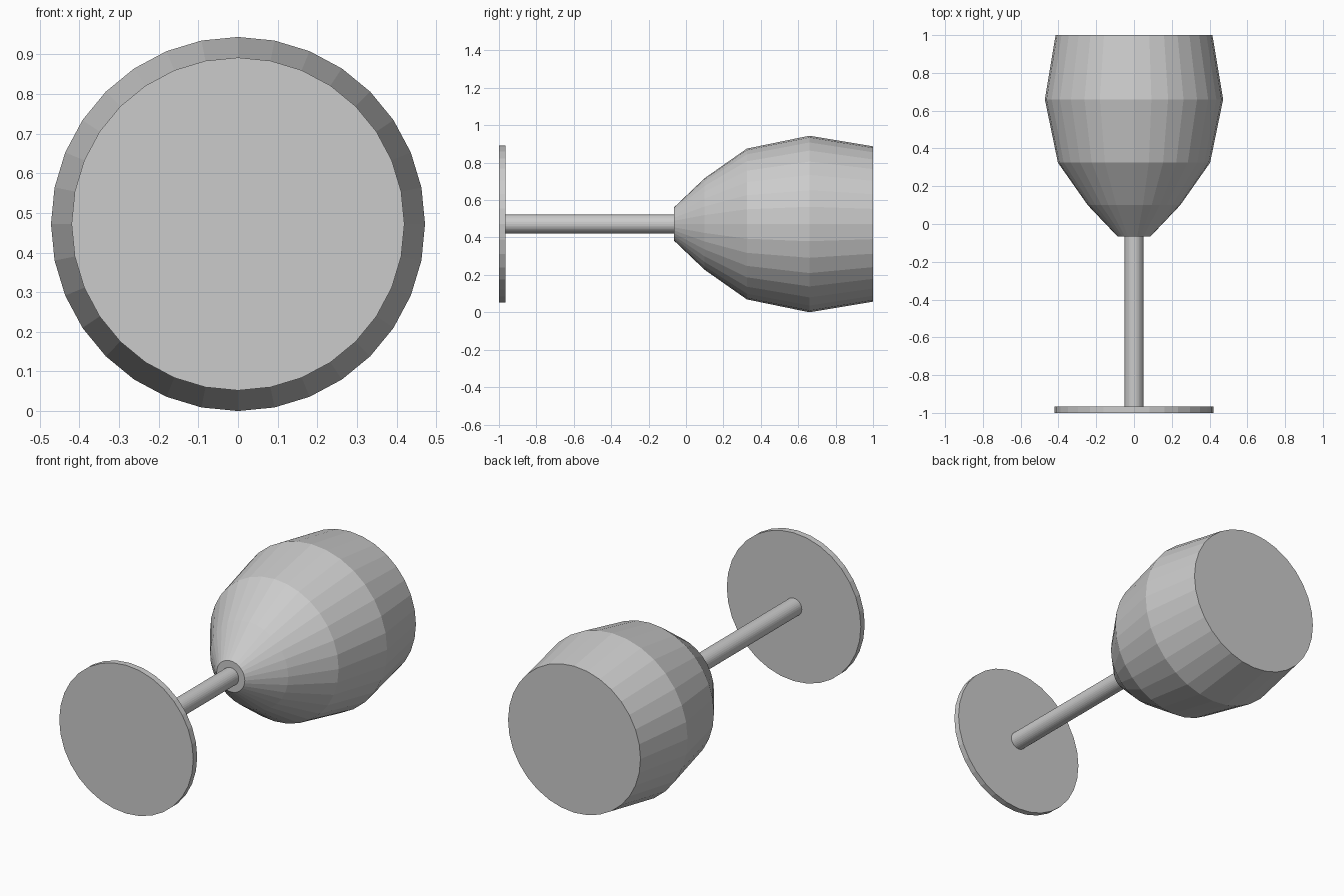
import bpy, bmesh, math

if "Cube" in bpy.data.objects:
    bpy.data.objects.remove(bpy.data.objects["Cube"])

SIDES = 32
AXIS_Z = 0.472  # height of the glass's long axis, which lies along y

grey = bpy.data.materials.new("grey")
grey.diffuse_color = (0.6, 0.6, 0.6, 1)
grey.use_nodes = True
grey.node_tree.nodes["Principled BSDF"].inputs["Base Color"].default_value = grey.diffuse_color


def lathe(name, profile):
    """Closed solid from (y, radius) rings around the long axis."""
    bm = bmesh.new()
    rings = []
    for y, r in profile:
        angles = [2 * math.pi * i / SIDES for i in range(SIDES)]
        rings.append([bm.verts.new((r * math.sin(a), y, AXIS_Z + r * math.cos(a)))
                      for a in angles])
    for a, b in zip(rings, rings[1:]):
        for i in range(SIDES):
            j = (i + 1) % SIDES
            bm.faces.new((a[i], a[j], b[j], b[i]))
    bm.faces.new(rings[0])
    bm.faces.new(rings[-1])
    bmesh.ops.recalc_face_normals(bm, faces=bm.faces)
    mesh = bpy.data.meshes.new(name)
    bm.to_mesh(mesh)
    bm.free()
    mesh.materials.append(grey)
    obj = bpy.data.objects.new(name, mesh)
    bpy.context.collection.objects.link(obj)
    return obj


# Foot disc
lathe("foot", [(-1.0, 0.42), (-0.965, 0.42)])

# Thin stem
lathe("stem", [(-0.965, 0.05), (-0.065, 0.05)])

# Bowl, closed at the rim
lathe("bowl", [(-0.065, 0.088), (0.10, 0.245), (0.325, 0.403),
               (0.66, 0.472), (1.0, 0.415)])
